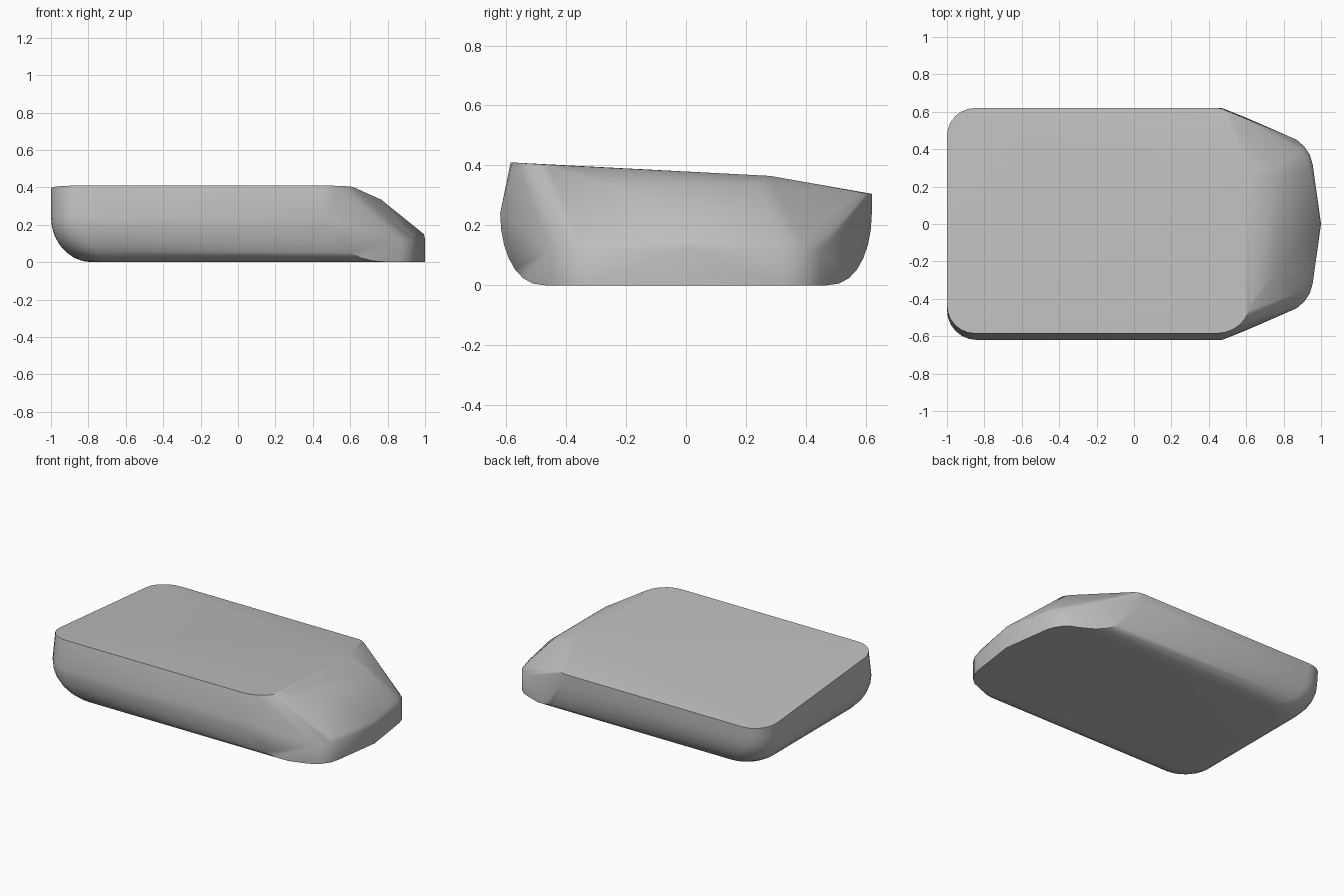
import bpy, bmesh
from math import sin, cos, pi, radians

cube = bpy.data.objects.get("Cube")
if cube:
    bpy.data.objects.remove(cube, do_unlink=True)

grey = bpy.data.materials.new("plain_grey")
grey.use_nodes = True
colour = (0.52, 0.52, 0.52, 1)
grey.diffuse_color = colour
grey.node_tree.nodes["Principled BSDF"].inputs["Base Color"].default_value = colour

points = []


def corner(cx, cy, rx, ry, start, height, steps=6):
    """Quarter-ellipse corner; height is a function of y."""
    for i in range(steps + 1):
        a = start + pi / 2 * i / steps
        y = cy + ry * sin(a)
        points.append((cx + rx * cos(a), y, height(y)))


# Curved belly: rounded tail corners growing from the flat floor to the waist
for i in range(8):
    a = pi / 2 * i / 7
    out_x = 0.22 * sin(a)
    half = 0.47 + 0.15 * sin(a) ** 0.85
    z = 0.24 * (1 - cos(a))
    for side, start in ((1, pi / 2), (-1, pi)):
        corner(-0.62 - out_x, side * (half - 0.16), 0.16, 0.16, start, lambda y: z)
        # Forward end of each belly strip, meeting the floor near the nose
        points.append((0.8 - 0.33 * sin(a), side * half, z))

# Upright nose band with a softened upper lip
for inset, z in ((0, 0), (0, 0.12), (0.018, 0.15)):
    points.append((1 - inset * 0.3, 0, z))
    for side in (1, -1):
        for x, y in ((0.955, 0.32), (0.94, 0.37), (0.91, 0.415), (0.87, 0.45), (0.82, 0.47)):
            points.append((x - inset, side * (y - inset), z))

# Sloping screen ridge above the nose
for side in (1, -1):
    points += [(0.765, side * 0.25, 0.335), (0.745, side * 0.29, 0.332)]


# Tilted lid rim, high at the front and low at the back
def lid(y):
    return 0.41 - 0.087 * (y + 0.585)


corner(-0.85, 0.47, 0.15, 0.15, pi / 2, lid)
corner(-0.85, -0.435, 0.15, 0.15, pi, lid)
corner(0.44, -0.42, 0.18, 0.165, 1.5 * pi, lambda y: 0.41 - 0.06 * (y + 0.585))
corner(0.45, 0.46, 0.1, 0.16, 0, lid)
points.append((0.61, 0.28, 0.365))

# Skin the sections into one closed shell
bm = bmesh.new()
for p in points:
    bm.verts.new(p)
bmesh.ops.remove_doubles(bm, verts=bm.verts[:], dist=0.0005)
hull = bmesh.ops.convex_hull(bm, input=bm.verts[:])
unused = {g for g in hull["geom_interior"] + hull["geom_unused"]
          if isinstance(g, bmesh.types.BMVert)}
bmesh.ops.delete(bm, geom=list(unused), context="VERTS")
bmesh.ops.dissolve_limit(bm, angle_limit=radians(0.3), verts=bm.verts[:], edges=bm.edges[:])
bmesh.ops.recalc_face_normals(bm, faces=bm.faces[:])

mesh = bpy.data.meshes.new("shell_body")
bm.to_mesh(mesh)
bm.free()
mesh.materials.append(grey)
body = bpy.data.objects.new("shell_body", mesh)
bpy.context.collection.objects.link(body)
bpy.context.view_layer.objects.active = body
body.select_set(True)
bpy.ops.object.shade_smooth_by_angle(angle=radians(40))
